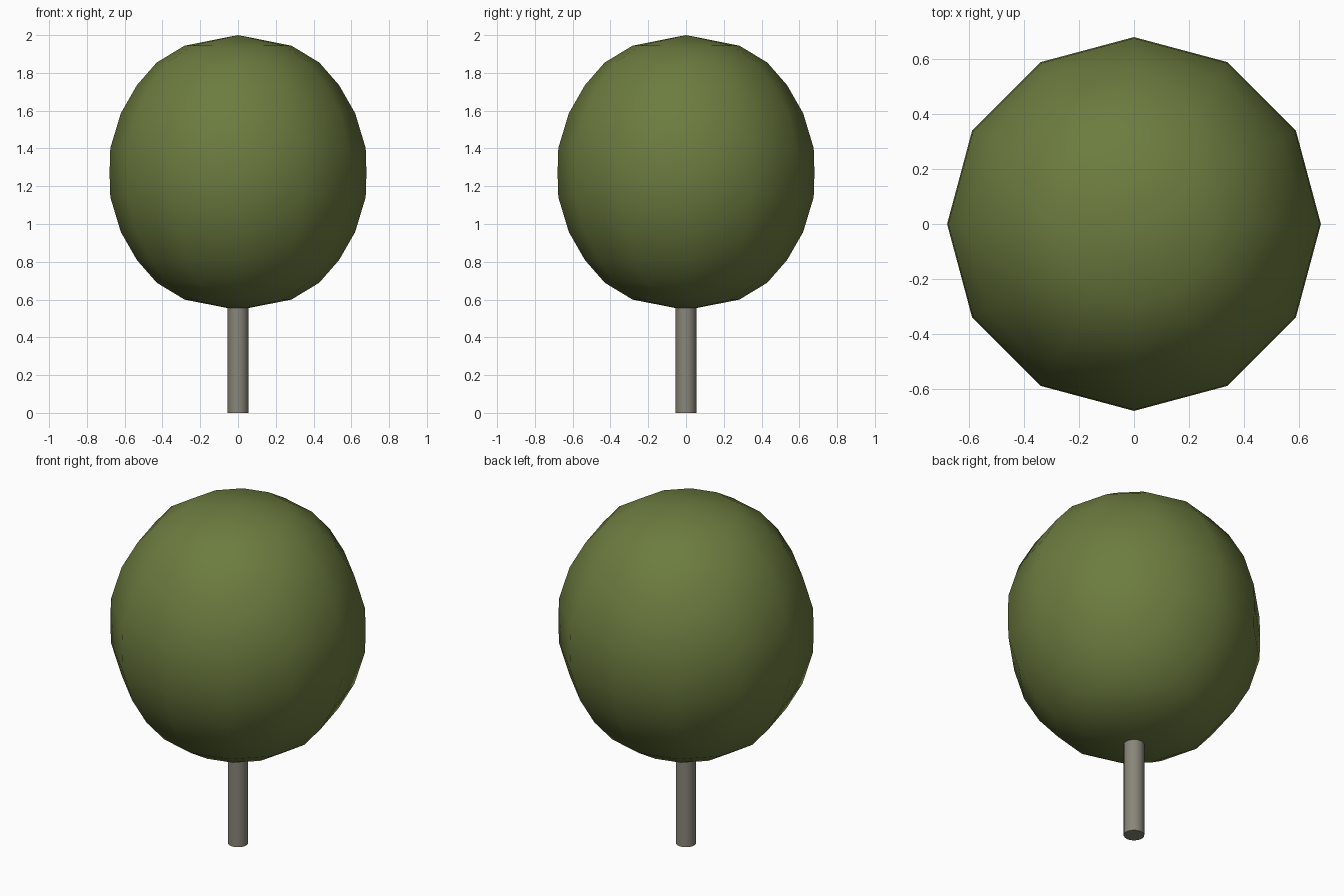
import bpy, bmesh, math

if "Cube" in bpy.data.objects:
    bpy.data.objects.remove(bpy.data.objects["Cube"])

SIDES = 12


def material(name, rgb):
    mat = bpy.data.materials.new(name)
    mat.diffuse_color = (*rgb, 1)
    mat.use_nodes = True
    mat.node_tree.nodes["Principled BSDF"].inputs["Base Color"].default_value = mat.diffuse_color
    return mat


def revolve(name, profile, sides, mat, angle):
    """Spin an (r, z) profile about z; end points are closed by a fan or a cap."""
    bm = bmesh.new()
    rings = []
    for r, z in profile:
        if r == 0:
            rings.append([bm.verts.new((0, 0, z))] * sides)
        else:
            rings.append([bm.verts.new((r * math.cos(math.tau * i / sides),
                                        r * math.sin(math.tau * i / sides), z))
                          for i in range(sides)])
    for low, high in zip(rings, rings[1:]):
        for i in range(sides):
            j = (i + 1) % sides
            quad = dict.fromkeys((low[i], low[j], high[j], high[i]))
            bm.faces.new(list(quad))
    if profile[0][0] > 0:
        bm.faces.new(rings[0][::-1])
    if profile[-1][0] > 0:
        bm.faces.new(rings[-1])
    bmesh.ops.recalc_face_normals(bm, faces=bm.faces)
    mesh = bpy.data.meshes.new(name)
    bm.to_mesh(mesh)
    bm.free()
    obj = bpy.data.objects.new(name, mesh)
    bpy.context.collection.objects.link(obj)
    mesh.materials.append(mat)
    bpy.ops.object.select_all(action='DESELECT')
    obj.select_set(True)
    bpy.context.view_layer.objects.active = obj
    bpy.ops.object.shade_smooth_by_angle(angle=math.radians(angle))
    return obj


# Trunk: plain post running a little way into the crown
revolve("trunk", [(0.055, 0), (0.055, 0.62)], 16,
        material("bark", (0.25, 0.235, 0.19)), 40)

# Crown: rounded, slightly tall ball, mirrored about its widest ring
CENTRE = 1.272
upper = [(0.676, 0.13), (0.62, 0.315), (0.535, 0.463),
         (0.43, 0.583), (0.283, 0.672), (0, 0.728)]
profile = ([(r, CENTRE - h) for r, h in reversed(upper)]
           + [(0.68, CENTRE)]
           + [(r, CENTRE + h) for r, h in upper])
revolve("crown", profile, SIDES, material("leaves", (0.15, 0.2, 0.05)), 60)
